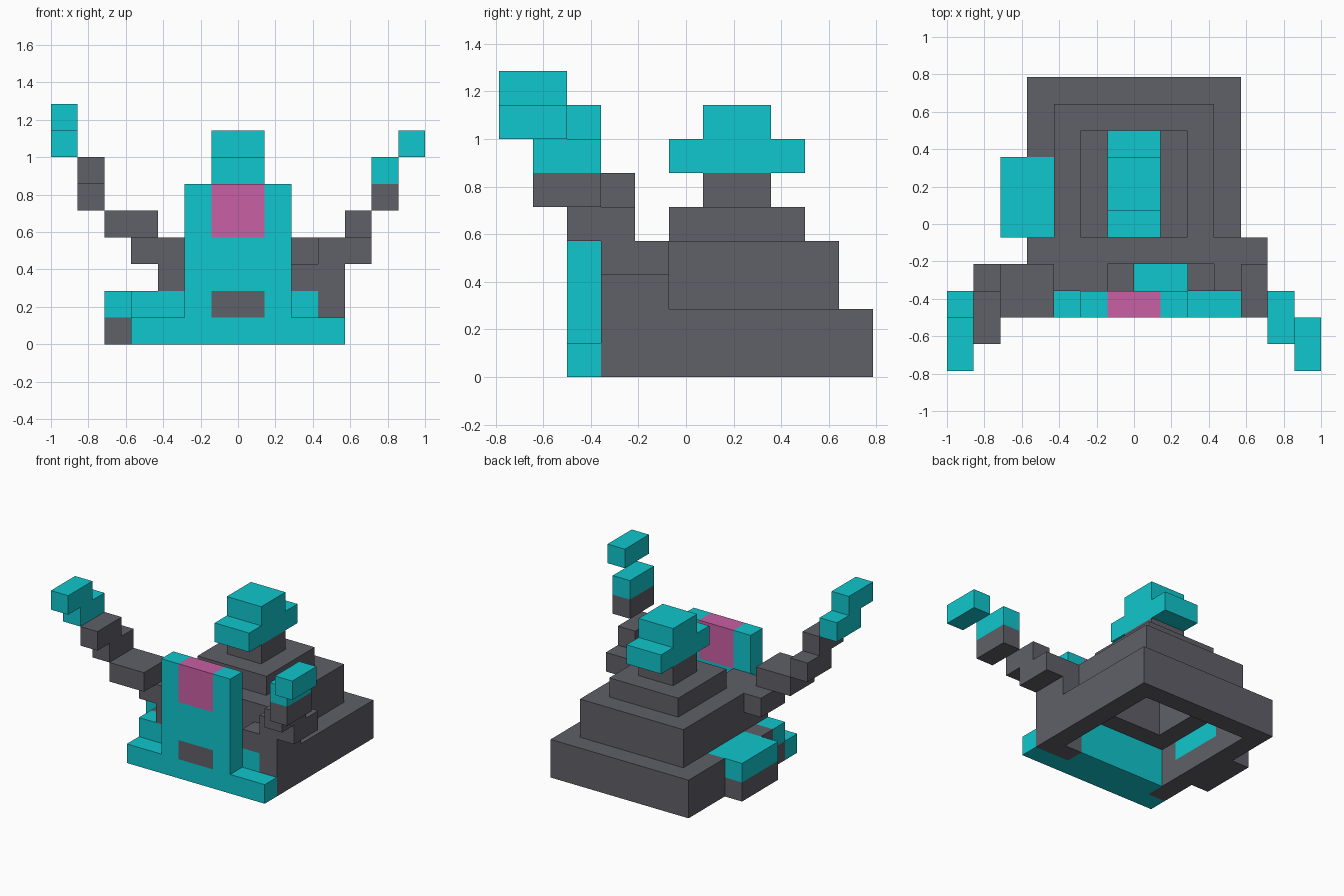
import bpy
import bmesh
from mathutils import Vector

default = bpy.data.objects.get("Cube")
if default:
    bpy.data.objects.remove(default, do_unlink=True)

UNIT = 1 / 7                       # size of one block
CENTRE = Vector((0, 5.5, 0))       # block rows are counted from the front


def make_material(name, colour):
    mat = bpy.data.materials.new(name)
    mat.use_nodes = True
    mat.diffuse_color = colour
    for node in mat.node_tree.nodes:
        if node.type == 'BSDF_PRINCIPLED':
            node.inputs["Base Color"].default_value = colour
    return mat


teal = make_material("teal", (0.005, 0.57, 0.61, 1))
grey = make_material("dark grey", (0.116, 0.116, 0.138, 1))
pink = make_material("pink", (0.58, 0.115, 0.366, 1))


def part(name, material, *boxes):
    """Build one object from boxes given as (x range, y range, z range) in blocks."""
    bm = bmesh.new()
    for ranges in boxes:
        low = Vector([r[0] for r in ranges])
        high = Vector([r[1] for r in ranges])
        cube = bmesh.ops.create_cube(bm, size=1)
        for v in cube["verts"]:
            v.co = [h if c > 0 else l for c, l, h in zip(v.co, low, high)]
            v.co = (v.co - CENTRE) * UNIT
    mesh = bpy.data.meshes.new(name)
    bm.to_mesh(mesh)
    bm.free()
    mesh.materials.append(material)
    obj = bpy.data.objects.new(name, mesh)
    bpy.context.collection.objects.link(obj)
    return obj


def span(start, size=1):
    return (start, start + size)


def wide(half):
    return (-half, half)


# Hollow base ring
part("base_left_wall", grey, (span(3), (3, 11), span(0, 2)))
part("base_back_wall", grey, (wide(3), span(10), span(0, 2)))
part("base_right_wall", grey,
     (span(-4), (3, 11), span(0)),
     (span(-4), span(4), span(1)),
     (span(-4), (8, 11), span(1)))
part("base_corner_block", grey, (span(2), span(3), span(0)))

# Box on the right side of the base
part("side_box", teal, (span(-5, 2), (5, 8), span(1)))
part("side_box_foot", grey, (span(-5), (5, 8), span(0)))

# Hollow second tier, with its front wall
tier_height = span(2, 2)
for side, x in (("left", 2), ("right", -3)):
    part("tier_" + side + "_wall", grey, (span(x), (5, 10), tier_height))
part("tier_back_wall", grey, (wide(2), span(9), tier_height))
part("tier_front_wall", grey, (wide(3), span(4), tier_height))

# Closed upper tier, neck and head
part("upper_tier", grey, (wide(2), (5, 9), span(4)))
part("neck", grey, (wide(1), (6, 8), span(5)))
part("head", teal,
     (wide(1), (5, 9), span(6)),
     (wide(1), (6, 8), span(7)))

# Lining behind the front plate and the uneven blocks on top of it
part("front_lining", teal,
     ((-3, 2), span(3), span(0, 2)),
     (span(2), span(3), span(1)),
     (span(-4), span(3), span(1)))
part("front_shoulders", grey,
     (span(-3, 2), span(3), tier_height),
     (span(-1), span(3), span(2)),
     (span(2), span(3), span(2)))

# Front plate with its grey slot and pink panel
plate = span(2)
part("front_step", teal, (wide(4), plate, span(0)))
for x in (-2, 1):
    part("plate_side", teal, (span(x), plate, (1, 6)))
part("plate_slot", grey, (wide(1), plate, span(1)))
part("plate_middle", teal, (wide(1), plate, span(2, 2)))
part("plate_panel", pink, (wide(1), plate, span(4, 2)))

# Left arm climbs outward and forward
part("left_arm", grey,
     (span(3), span(3, 2), span(2)),
     (span(3, 2), span(3, 2), span(3)),
     (span(4), span(2, 2), span(4)),
     (span(5), span(1, 2), span(5)))
part("left_hand", teal,
     (span(5), span(1, 2), span(6)),
     (span(6), span(0, 2), span(7)))

# Right arm climbs one block higher
part("right_arm", grey,
     (span(-4), span(3, 2), span(3)),
     (span(-5, 2), span(2, 2), span(4)),
     (span(-6), span(2, 2), span(5)),
     (span(-6), span(1, 2), span(6)))
part("right_hand", teal,
     (span(-7), span(1, 2), span(7)),
     (span(-7), span(0, 2), span(8)))
